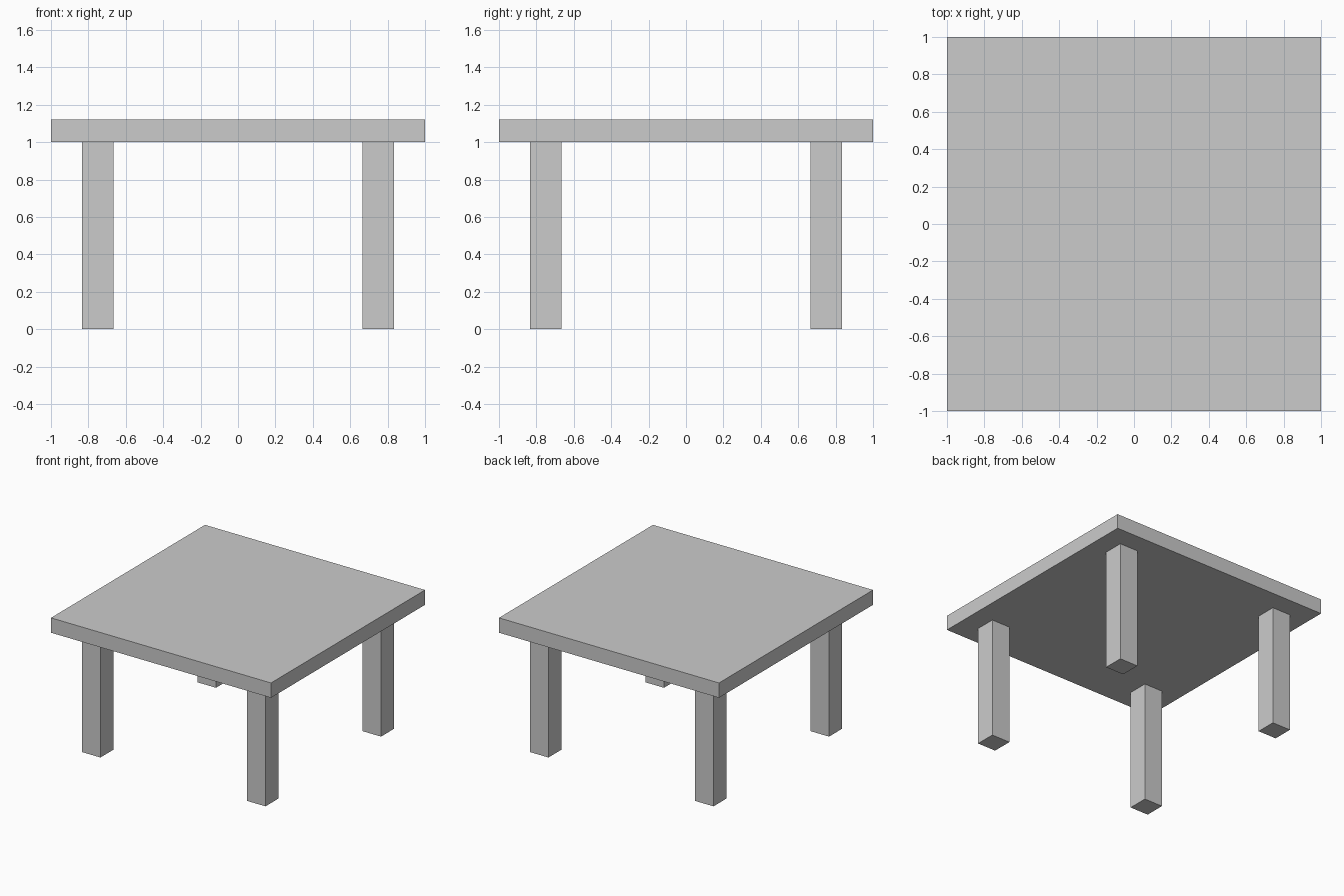
import bpy

if "Cube" in bpy.data.objects:
    bpy.data.objects.remove(bpy.data.objects["Cube"])


def box(name, size, center):
    bpy.ops.mesh.primitive_cube_add(size=1, location=center)
    obj = bpy.context.object
    obj.name = name
    obj.scale = size
    bpy.ops.object.transform_apply(location=False, rotation=False, scale=True)
    return obj


LEG_HEIGHT = 1.0
LEG_WIDTH = 0.167
LEG_OFFSET = 0.75
TOP_THICKNESS = 0.122

# Square table top
box("table_top", (2, 2, TOP_THICKNESS), (0, 0, LEG_HEIGHT + TOP_THICKNESS / 2))

# Four square legs, inset from the corners
for y_name, y in (("front", -LEG_OFFSET), ("back", LEG_OFFSET)):
    for x_name, x in (("left", -LEG_OFFSET), ("right", LEG_OFFSET)):
        box(f"{y_name}_{x_name}_leg", (LEG_WIDTH, LEG_WIDTH, LEG_HEIGHT),
            (x, y, LEG_HEIGHT / 2))
